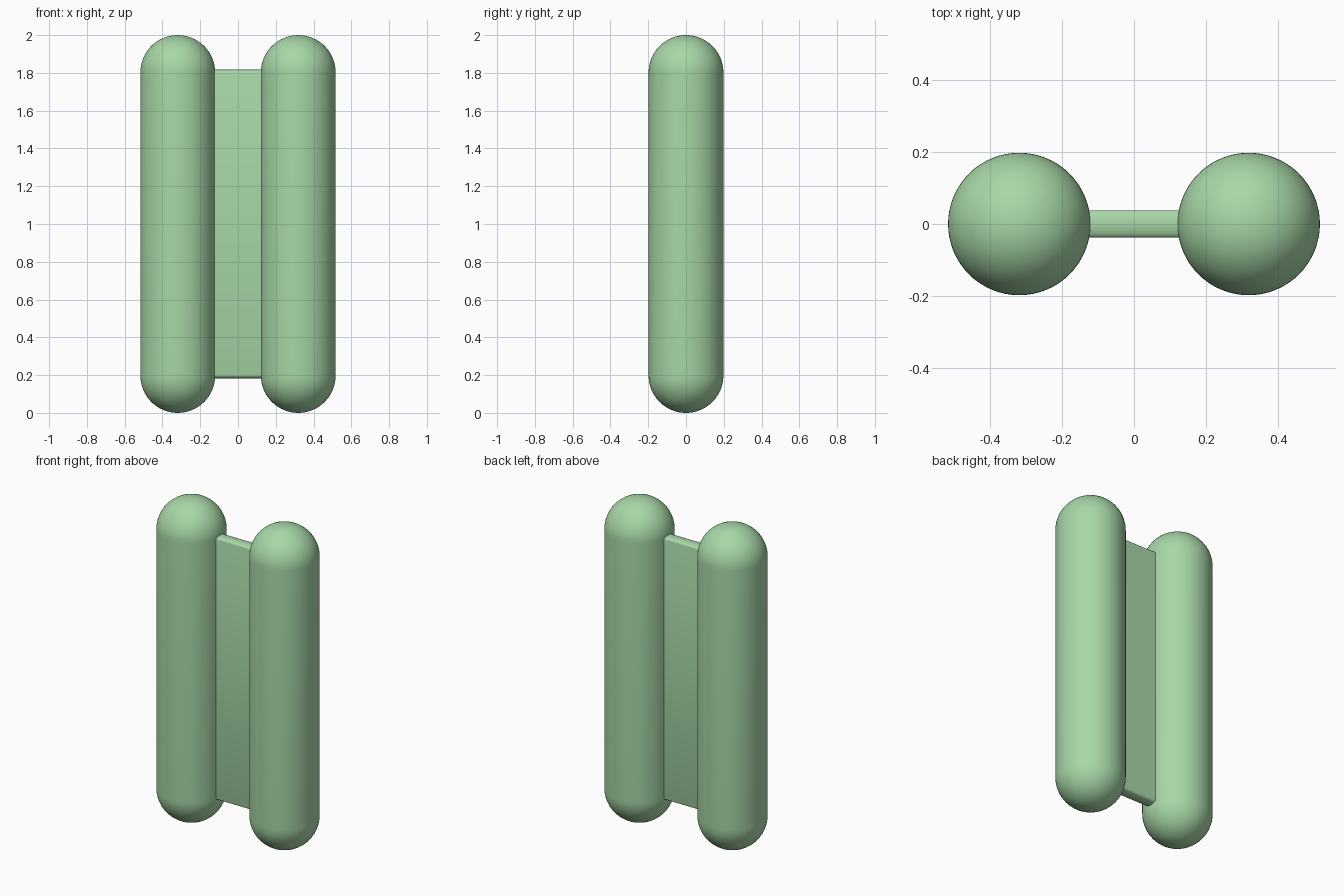
import bpy, bmesh
from math import sin, cos, pi, radians

if "Cube" in bpy.data.objects:
    bpy.data.objects.remove(bpy.data.objects["Cube"])

R, CX, H = 0.198, 0.319, 2.0        # capsule radius, offset, height
HALF_Y, Z_EDGE, BULGE = 0.038, 0.802, 0.016   # web thickness and crowned ends

mat = bpy.data.materials.new("soft_green")
mat.diffuse_color = (0.39, 0.68, 0.39, 1)
mat.use_nodes = True
mat.node_tree.nodes["Principled BSDF"].inputs["Base Color"].default_value = mat.diffuse_color


def finish(name, bm, loc):
    bmesh.ops.recalc_face_normals(bm, faces=bm.faces)
    mesh = bpy.data.meshes.new(name)
    bm.to_mesh(mesh)
    bm.free()
    ob = bpy.data.objects.new(name, mesh)
    ob.location = loc
    bpy.context.collection.objects.link(ob)
    mesh.materials.append(mat)
    bpy.ops.object.select_all(action='DESELECT')
    ob.select_set(True)
    bpy.context.view_layer.objects.active = ob
    bpy.ops.object.shade_smooth_by_angle(angle=radians(35))
    return ob


def capsule(name, x):
    # sphere whose two halves are pulled apart by bridging a duplicated equator
    bm = bmesh.new()
    bmesh.ops.create_uvsphere(bm, u_segments=64, v_segments=32, radius=R)
    equator = [e for e in bm.edges if all(abs(v.co.z) < 1e-5 for v in e.verts)]
    bmesh.ops.split_edges(bm, edges=equator)
    for v in bm.verts:
        up = v.link_faces[0].calc_center_median().z > 0
        v.co.z += (H / 2 - R) * (1 if up else -1)
    rims = [e for e in bm.edges if e.is_boundary]
    bmesh.ops.bridge_loops(bm, edges=rims)
    return finish(name, bm, (x, 0, H / 2))


def web(name):
    # side profile with gently crowned top and bottom, extruded across
    n = 12
    arc = [(HALF_Y * cos(pi * i / n), Z_EDGE + BULGE * sin(pi * i / n)) for i in range(n + 1)]
    profile = arc + [(-y, -z) for y, z in arc]
    bm = bmesh.new()
    face = bm.faces.new([bm.verts.new((-0.16, y, z)) for y, z in profile])
    ext = bmesh.ops.extrude_face_region(bm, geom=[face], use_keep_orig=True)
    verts = [g for g in ext["geom"] if isinstance(g, bmesh.types.BMVert)]
    bmesh.ops.translate(bm, verts=verts, vec=(0.32, 0, 0))
    return finish(name, bm, (0, 0, H / 2))


# two upright rounded posts joined by a thin plate
for side, x in (("left", -CX), ("right", CX)):
    capsule(side + "_post", x)
web("connecting_plate")
